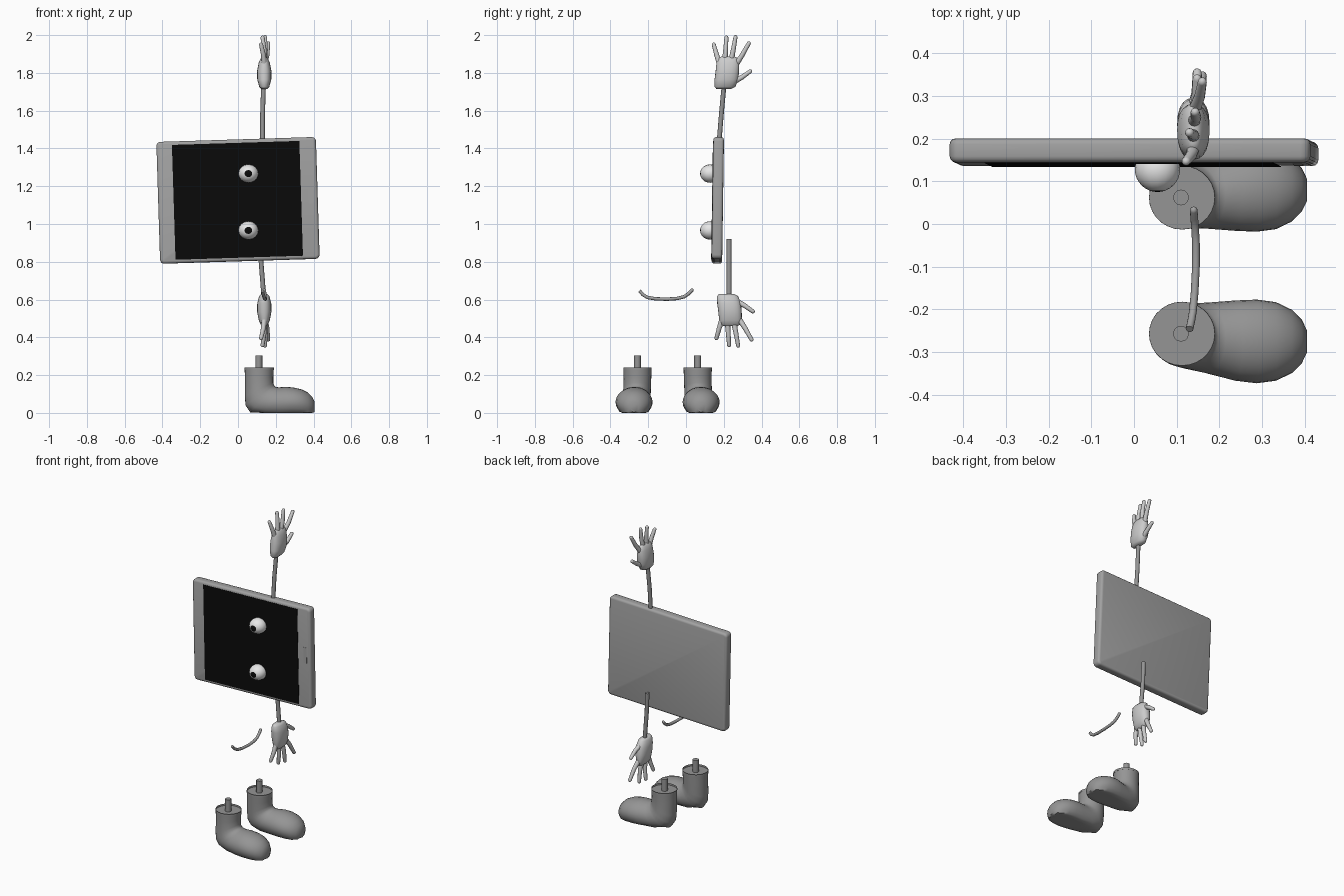
import bpy, bmesh, math
from mathutils import Vector, Euler

cube = bpy.data.objects.get("Cube")
if cube:
    bpy.data.objects.remove(cube, do_unlink=True)


def material(name, value):
    m = bpy.data.materials.new(name)
    m.use_nodes = True
    color = (value, value, value, 1)
    m.diffuse_color = color
    m.node_tree.nodes["Principled BSDF"].inputs["Base Color"].default_value = color
    return m


CASE = material("case grey", 0.36)
BOOT = material("boot grey", 0.3)
SKIN = material("glove light grey", 0.6)
WHITE = material("eye white", 0.8)
BLACK = material("black", 0.003)


def finish(name, bm, *mats, angle=40):
    bmesh.ops.recalc_face_normals(bm, faces=bm.faces)
    mesh = bpy.data.meshes.new(name)
    bm.to_mesh(mesh)
    bm.free()
    obj = bpy.data.objects.new(name, mesh)
    bpy.context.collection.objects.link(obj)
    for m in mats:
        mesh.materials.append(m)
    bpy.ops.object.select_all(action="DESELECT")
    obj.select_set(True)
    bpy.context.view_layer.objects.active = obj
    bpy.ops.object.shade_smooth_by_angle(angle=math.radians(angle))
    return obj


def loft(bm, rings, sides, power=1.0, floor=None):
    """Skin a list of (centre, axis_u, axis_v) rings and cap both ends."""
    def bend(t):
        return math.copysign(abs(t) ** power, t)
    loops = []
    for c, u, v in rings:
        loop = []
        for i in range(sides):
            a = math.tau * i / sides
            p = c + u * bend(math.cos(a)) + v * bend(math.sin(a))
            if floor is not None:
                p.z = max(p.z, floor)
            loop.append(bm.verts.new(p))
        loops.append(loop)
    for a, b in zip(loops, loops[1:]):
        for i in range(sides):
            j = (i + 1) % sides
            bm.faces.new((a[i], a[j], b[j], b[i]))
    return bm.faces.new(loops[0]), bm.faces.new(loops[-1])


def tube(bm, points, r0, r1, sides=12, rounded=True):
    pts = [Vector(p) for p in points]
    rings = []
    last = len(pts) - 1
    for i, p in enumerate(pts):
        d = (pts[min(i + 1, last)] - pts[max(i - 1, 0)]).normalized()
        u = d.cross(Vector((1, 0, 0))).normalized()
        v = d.cross(u)
        r = r0 + (r1 - r0) * i / last
        rings.append((p, u * r, v * r))
    if rounded:
        for a in (30, 60, 80):
            s, c = math.sin(math.radians(a)), math.cos(math.radians(a))
            rings.append((pts[-1] + d * r1 * s, u * r1 * c, v * r1 * c))
    loft(bm, rings, sides)


# Tablet: bevelled case, thin screen and button sharing one slight tilt
TILT = Euler((math.radians(-0.85), math.radians(-1.8), 0)).to_matrix().to_4x4()
CENTRE = Vector((0, 0.168, 1.125))


def slab(name, size, offset, mat, bevel):
    bm = bmesh.new()
    bmesh.ops.create_cube(bm, size=1)
    bmesh.ops.scale(bm, vec=size, verts=bm.verts)
    if bevel:
        corners = [e for e in bm.edges
                   if abs(e.verts[0].co.y - e.verts[1].co.y) > size[1] / 2]
        bmesh.ops.bevel(bm, geom=corners, offset=bevel * 1.6, segments=4,
                        profile=0.5, affect="EDGES")
        rim = [e for e in bm.edges
               if abs(e.verts[0].co.y - e.verts[1].co.y) < size[1] / 2]
        bmesh.ops.bevel(bm, geom=rim, offset=bevel, segments=3,
                        profile=0.5, affect="EDGES")
    bmesh.ops.translate(bm, vec=offset, verts=bm.verts)
    bmesh.ops.transform(bm, matrix=TILT, verts=bm.verts)
    bmesh.ops.translate(bm, vec=CENTRE, verts=bm.verts)
    return finish(name, bm, mat)


slab("tablet_case", (0.845, 0.056, 0.645), (0, 0, 0), CASE, 0.014)
slab("tablet_screen", (0.675, 0.004, 0.608), (-0.003, -0.028, 0), BLACK, 0)
slab("tablet_button", (0.022, 0.004, 0.1), (0.385, -0.028, 0.02), CASE, 0)

# Eyes: spheres with the pole facing forward, pupil painted around the pole
for name, z in (("upper_eye", 1.267), ("lower_eye", 0.966)):
    bm = bmesh.new()
    bmesh.ops.create_uvsphere(bm, u_segments=16, v_segments=16, radius=0.053)
    for f in bm.faces:
        f.material_index = int(f.calc_center_median().z > 0.0475)
    bmesh.ops.rotate(bm, matrix=Euler((math.radians(90), 0, 0)).to_matrix(),
                     verts=bm.verts)
    bmesh.ops.scale(bm, vec=(1, 1, 0.92), verts=bm.verts)
    bmesh.ops.translate(bm, vec=(0.055, 0.128, z), verts=bm.verts)
    finish(name, bm, WHITE, BLACK)

# Mouth: a thin curved rod
bm = bmesh.new()
tube(bm, [(0.13, -0.246, 0.646), (0.134, -0.228, 0.626), (0.138, -0.204, 0.611),
          (0.142, -0.16, 0.604), (0.145, -0.1, 0.602), (0.145, -0.045, 0.606),
          (0.143, -0.01, 0.615), (0.141, 0.015, 0.632), (0.14, 0.032, 0.65)],
     0.009, 0.009)
finish("mouth", bm, CASE)

# Arms
for name, path in (
        ("upper_arm", [(0.13, 0.175, 1.43), (0.13, 0.187, 1.58), (0.135, 0.201, 1.73)]),
        ("lower_arm", [(0.118, 0.228, 0.92), (0.122, 0.228, 0.8), (0.137, 0.228, 0.61)])):
    bm = bmesh.new()
    tube(bm, path, 0.0125, 0.0125, rounded=False)
    finish(name, bm, BOOT)

# Hands: lofted palm, four fingers and a thumb; the lower one is flipped
PALM = [(1.716, 0.2, 0.04, 0.016), (1.727, 0.206, 0.056, 0.027),
        (1.765, 0.214, 0.063, 0.037), (1.81, 0.219, 0.062, 0.038),
        (1.855, 0.222, 0.06, 0.029), (1.878, 0.222, 0.052, 0.018),
        (1.886, 0.222, 0.035, 0.009)]
FINGERS = [(0.177, 1.85, 0.122, 0.147, 1.95), (0.205, 1.86, 0.13, 0.214, 1.987),
           (0.238, 1.86, 0.143, 0.262, 1.989), (0.262, 1.84, 0.16, 0.333, 1.957),
           (0.25, 1.752, 0.148, 0.34, 1.808)]
for name, flip in (("upper_hand", False), ("lower_hand", True)):
    bm = bmesh.new()
    loft(bm, [(Vector((0.139, y, z)), Vector((0, hy, 0)), Vector((hx, 0, 0)))
              for z, y, hy, hx in PALM], 20, power=0.85)
    for y, z, x, ty, tz in FINGERS:
        base, tip = Vector((0.139, y, z)), Vector((x, ty, tz))
        mid = (base + tip) / 2 + Vector((0.004, 0, -0.004))
        tube(bm, [base, mid, tip], 0.015, 0.0105)
    if flip:
        for v in bm.verts:
            v.co.z = 2.345 - v.co.z
            v.co.y += 0.014
    finish(name, bm, SKIN, angle=60)

# Boots: rings given by instep point, heel/sole point, half width and lean
BOOT_RINGS = [(0.19, 0.24, 0.035, 0.24, 0.075, 0), (0.187, 0.19, 0.037, 0.17, 0.073, 0),
              (0.187, 0.16, 0.036, 0.09, 0.073, 0.002), (0.19, 0.147, 0.04, 0.04, 0.074, 0.004),
              (0.198, 0.138, 0.065, 0.006, 0.077, 0.006), (0.215, 0.135, 0.13, -0.012, 0.083, 0.01),
              (0.255, 0.138, 0.22, -0.02, 0.094, 0.016), (0.295, 0.134, 0.28, -0.02, 0.098, 0.018),
              (0.335, 0.125, 0.33, -0.02, 0.092, 0.018), (0.37, 0.108, 0.37, -0.02, 0.074, 0.018),
              (0.393, 0.085, 0.393, -0.012, 0.051, 0.018), (0.405, 0.06, 0.405, 0.008, 0.026, 0.018)]
for name, y0, side in (("left", 0.062, 1), ("right", -0.257, -1)):
    bm = bmesh.new()
    rings = []
    for ax, az, bx, bz, hy, lean in BOOT_RINGS:
        a, b = Vector((ax, 0, az)), Vector((bx, 0, bz))
        centre = (a + b) / 2 + Vector((0, y0 + side * lean, 0))
        rings.append((centre, (a - b) / 2, Vector((0, hy, 0))))
    opening, toe = loft(bm, rings, 28, floor=0.003)
    bmesh.ops.inset_region(bm, faces=[opening], thickness=0.006)
    bmesh.ops.translate(bm, vec=(0, 0, -0.012), verts=opening.verts)
    for v in bm.verts:
        v.co.z -= 0.003 * (v.co.z < 0.01)
    finish(name + "_boot", bm, BOOT)

    # Leg stub rising out of the boot
    bm = bmesh.new()
    tube(bm, [(0.11, y0, 0.2), (0.11, y0, 0.305)], 0.0185, 0.0185, rounded=False)
    finish(name + "_leg", bm, BOOT)
